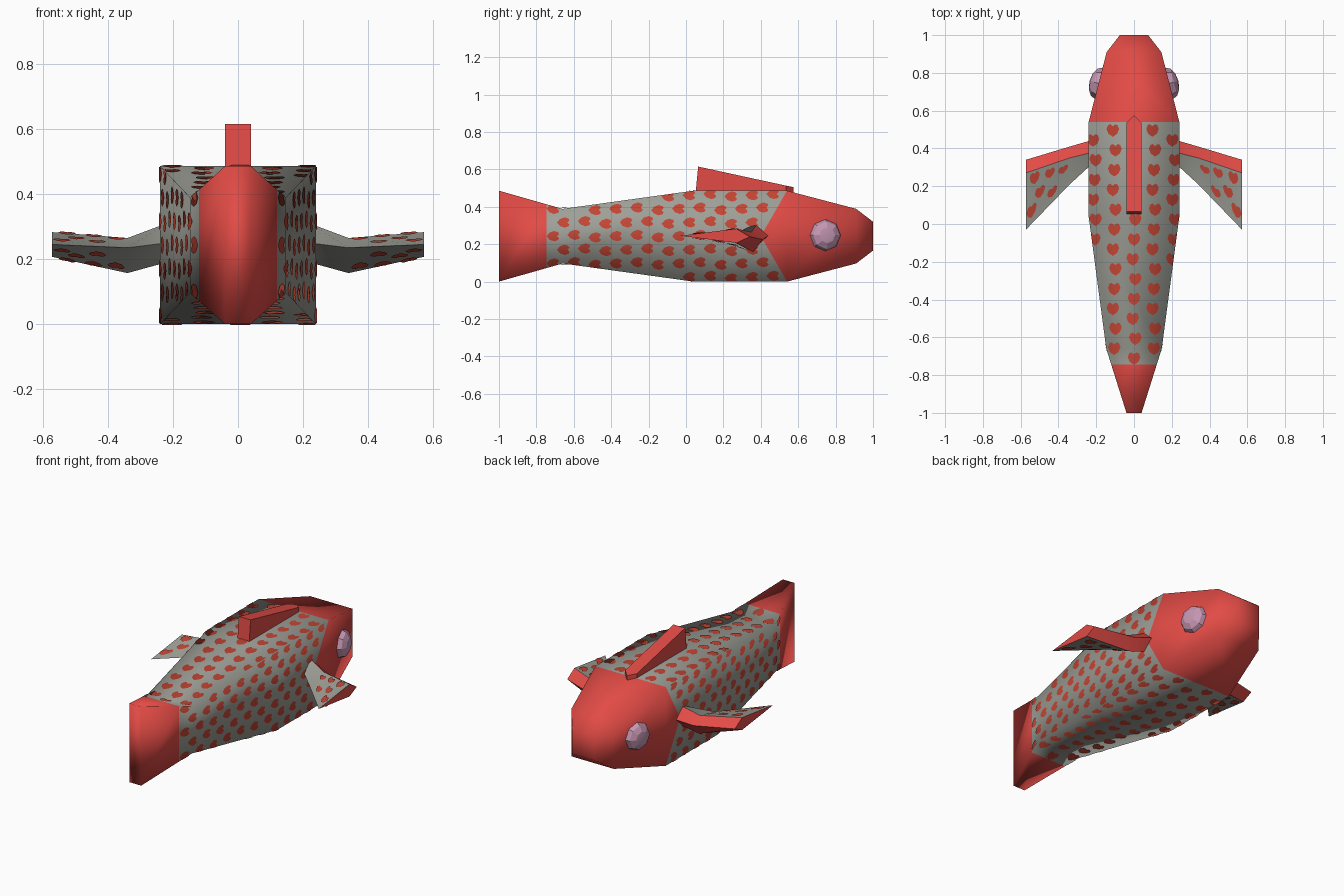
import bpy, bmesh, math
from mathutils import Vector, Matrix

if "Cube" in bpy.data.objects:
    bpy.data.objects.remove(bpy.data.objects["Cube"])


def material(name, rgb):
    m = bpy.data.materials.new(name)
    m.diffuse_color = (*rgb, 1)
    m.use_nodes = True
    m.node_tree.nodes["Principled BSDF"].inputs["Base Color"].default_value = m.diffuse_color
    return m


RED = material("red", (0.76, 0.07, 0.06))
GRAY = material("scale gray", (0.34, 0.35, 0.31))
SPOT = material("spot red", (0.55, 0.06, 0.035))
PINK = material("eye pink", (0.56, 0.31, 0.45))

ZC = 0.243                      # height of the body axis
TAIL_Y, HEAD_Y, CHEEK_Y = -0.745, 0.54, 0.40
# body stations: y, half width, half height
STATIONS = [(-1, 0.04, 0.243), (-0.66, 0.147, 0.146), (0.04, 0.24, 0.243),
            (HEAD_Y, 0.24, 0.243), (0.91, 0.145, 0.146), (1, 0.075, 0.077)]


def half_size(y):
    for a, b in zip(STATIONS, STATIONS[1:]):
        if y <= b[0]:
            t = (y - a[0]) / (b[0] - a[0])
            return a[1] + t * (b[1] - a[1]), a[2] + t * (b[2] - a[2])
    return STATIONS[-1][1:]


def finish(bm, name, mats, recalc=True):
    if recalc:
        bmesh.ops.recalc_face_normals(bm, faces=bm.faces[:])
    me = bpy.data.meshes.new(name)
    bm.to_mesh(me)
    bm.free()
    for m in mats:
        me.materials.append(m)
    ob = bpy.data.objects.new(name, me)
    bpy.context.collection.objects.link(ob)
    return ob


def smooth(ob, angle=None):
    bpy.ops.object.select_all(action='DESELECT')
    ob.select_set(True)
    bpy.context.view_layer.objects.active = ob
    if angle is None:
        bpy.ops.object.shade_smooth()
    else:
        bpy.ops.object.shade_smooth_by_angle(angle=math.radians(angle))


# body: lofted rectangles, red head and tail, gray middle
bm = bmesh.new()
ys = sorted([s[0] for s in STATIONS] + [TAIL_Y])
rings = []
for y in ys:
    hx, hz = half_size(y)
    rings.append([bm.verts.new((sx * hx, y, ZC + sz * hz))
                  for sx, sz in ((-1, -1), (1, -1), (1, 1), (-1, 1))])
cheek = {1: bm.verts.new((0.24, CHEEK_Y, ZC)), 3: bm.verts.new((-0.24, CHEEK_Y, ZC))}
for k, (a, b) in enumerate(zip(rings, rings[1:])):
    gray = TAIL_Y <= ys[k] < HEAD_Y
    for i in range(4):
        j = (i + 1) % 4
        if ys[k + 1] == HEAD_Y and i in cheek:      # pointed cheek patch
            c = cheek[i]
            for tri in ((a[i], a[j], c), (a[j], b[j], c), (b[i], a[i], c)):
                bm.faces.new(tri).material_index = 1
            bm.faces.new((b[j], b[i], c)).material_index = 0
        else:
            bm.faces.new((a[i], a[j], b[j], b[i])).material_index = int(gray)
bm.faces.new(rings[0])
bm.faces.new(rings[-1])
smooth(finish(bm, "body", [RED, GRAY]))

# heart-shaped spot outline, tip toward the tail
HEART = [(-0.036, 0), (-0.02, 0.02), (0.005, 0.029), (0.026, 0.022), (0.031, 0.012),
         (0.02, 0), (0.031, -0.012), (0.026, -0.022), (0.005, -0.029), (-0.02, -0.02)]


def add_spot(bm, pts, outward):
    f = bm.faces.new([bm.verts.new(p) for p in pts])
    f.normal_update()
    if f.normal.dot(outward) < 0:
        f.normal_flip()


# body spots: staggered rows of thin plates on all four sides
bm = bmesh.new()
for upright in (True, False):
    step_y, step_w = (0.112, 0.073) if upright else (0.105, 0.105)
    for s in (-1, 1):
        for row in range(-4, 5):
            for col in range(14):
                y0 = -0.71 + (col + 0.5 * (row % 2)) * step_y
                w0 = row * step_w + 0.008 * math.sin(col * 2.1)
                limit = half_size(y0)[1 if upright else 0]
                front = CHEEK_Y + 0.576 * abs(w0) if upright else HEAD_Y
                if abs(w0) > limit - 0.004 or y0 > front - 0.012:
                    continue
                pts = []
                for dy, dw in HEART:
                    y = max(TAIL_Y, min(front, y0 + dy))
                    hx, hz = half_size(y)
                    lim = hz if upright else hx
                    w = max(-lim, min(lim, w0 + dw * (0.95 if upright else 1.15)))
                    pts.append((s * (hx + 0.003), y, ZC + w) if upright
                               else (w, y, ZC + s * (hz + 0.003)))
                add_spot(bm, pts, Vector((s, 0, 0)) if upright else Vector((0, 0, s)))
spots = finish(bm, "body_spots", [SPOT], recalc=False)
smooth(spots)
# round the spot shading like the body around it
normals = []
for v in spots.data.vertices:
    hx, hz = half_size(v.co.y)
    normals.append(Vector((v.co.x / hx, 0, (v.co.z - ZC) / hz)).normalized())
spots.data.normals_split_custom_set_from_vertices(normals)

# dorsal fin: wedge with a pointed front
bm = bmesh.new()
sides = [[bm.verts.new((s * 0.04, y, z)) for y, z in
          ((0.05, 0.46), (0.065, 0.615), (0.535, 0.513), (0.535, 0.46))] for s in (-1, 1)]
tip = [bm.verts.new((0, 0.575, z)) for z in (0.505, 0.45)]
l, r = sides
bm.faces.new(l)
bm.faces.new(r)
for i in (0, 1, 3):
    j = (i + 1) % 4
    bm.faces.new((l[i], l[j], r[j], r[i]))
bm.faces.new((l[2], r[2], tip[0]))
bm.faces.new((l[3], r[3], tip[1]))
for q in sides:
    bm.faces.new((q[2], q[3], tip[1], tip[0]))
smooth(finish(bm, "dorsal_fin", [RED]), 40)

# side fins: sections of x and (y, z) for leading, top, trailing, bottom edges
FIN = [(0.22, ((0.445, 0.25), (0.38, 0.31), (0.32, 0.25), (0.38, 0.19))),
       (0.34, ((0.41, 0.225), (0.35, 0.265), (0.21, 0.235), (0.36, 0.157))),
       (0.572, ((0.34, 0.24), (0.27, 0.283), (-0.03, 0.245), (0.27, 0.207)))]
# eye direction follows the slope of the head
EYE_N = Vector((0.37, 0.095, 0)).normalized()

for s, side in ((-1, "left"), (1, "right")):
    bm = bmesh.new()
    secs = [[bm.verts.new((s * x, y, z)) for y, z in sec] for x, sec in FIN]
    for a, b in zip(secs, secs[1:]):
        for i in range(4):
            j = (i + 1) % 4
            # front-facing faces red, rear faces gray
            bm.faces.new((a[i], a[j], b[j], b[i])).material_index = int(i in (1, 2))
    bm.faces.new(secs[0])
    bm.faces.new(secs[-1])
    smooth(finish(bm, side + "_fin", [RED, GRAY]), 40)

    # fin spots on the gray upper and lower faces
    bm = bmesh.new()
    for edge, up in ((1, 1), (3, -1)):
        def on_fin(u, v):
            (x0, a), (x1, b) = FIN[1], FIN[2]
            p = Vector((x0, *a[edge])).lerp(Vector((x1, *b[edge])), u)
            q = Vector((x0, *a[2])).lerp(Vector((x1, *b[2])), u)
            p = p.lerp(q, v) + Vector((0, 0, up * 0.006))
            p.x *= s
            return p
        for u0, v0 in ((0.15, 0.3), (0.45, 0.2), (0.8, 0.15), (0.4, 0.72),
                       (0.68, 0.5), (0.87, 0.75)):
            add_spot(bm, [on_fin(u0 + dw * 4, v0 - dy * 3.6) for dy, dw in HEART],
                     Vector((0, 0, up)))
    finish(bm, side + "_fin_spots", [SPOT], recalc=False)

    # eye: flattened eight-sided dome
    bm = bmesh.new()
    n = Vector((s * EYE_N.x, EYE_N.y, 0))
    turn = n.to_track_quat('Z', 'Y').to_matrix().to_4x4()
    place = Matrix.Translation((s * 0.187, 0.745, 0.248)) @ turn
    bmesh.ops.create_uvsphere(bm, u_segments=8, v_segments=6, radius=1,
                              matrix=place @ Matrix.Diagonal((0.085, 0.085, 0.05, 1)))
    smooth(finish(bm, side + "_eye", [PINK]), 20)
